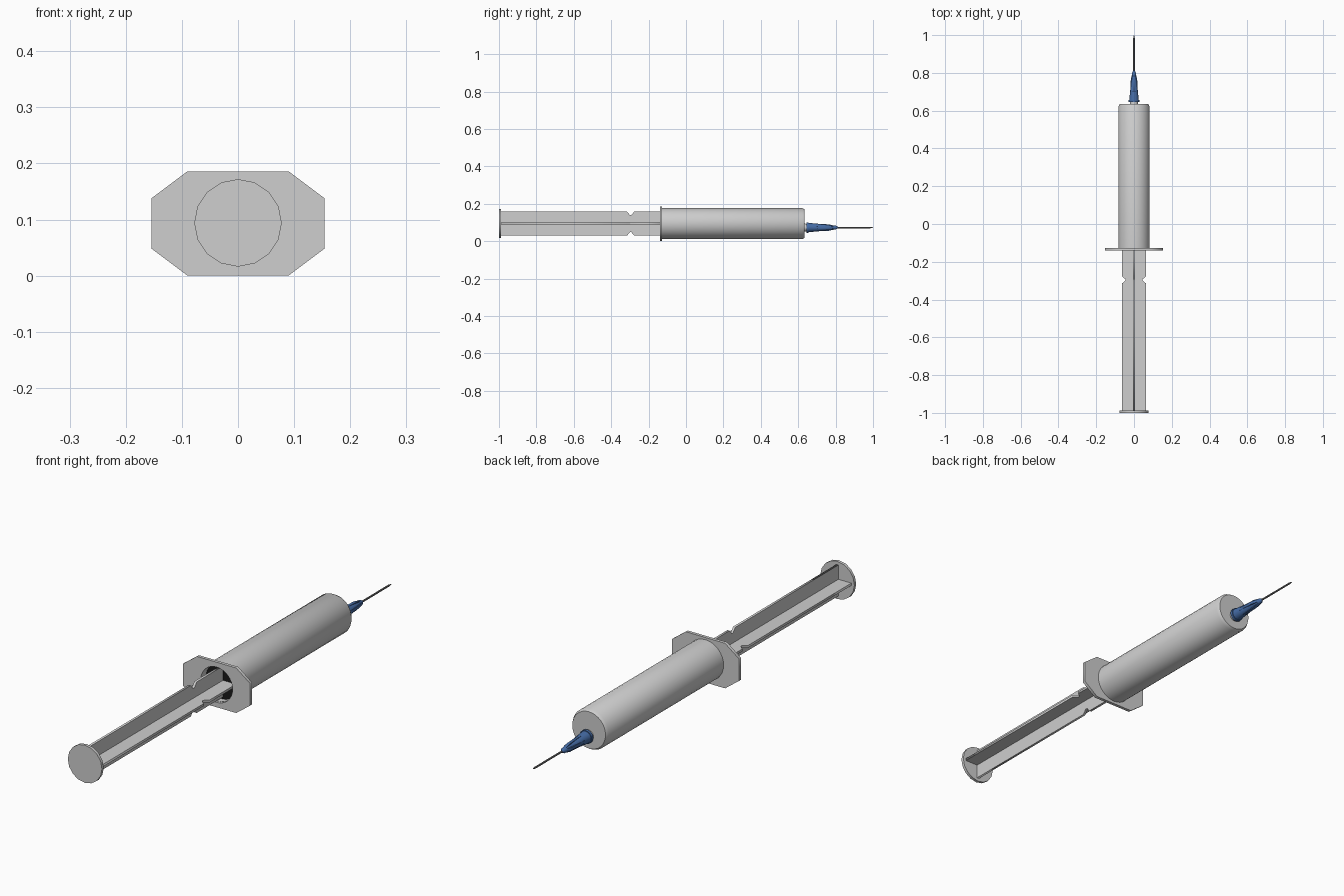
import bpy, bmesh, math
from mathutils import Matrix

if "Cube" in bpy.data.objects:
    bpy.data.objects.remove(bpy.data.objects["Cube"])

CZ = 0.094      # height of the barrel axis
NZ = 0.073      # height of the offset needle axis


def material(name, rgb):
    m = bpy.data.materials.new(name)
    m.diffuse_color = (*rgb, 1)
    m.use_nodes = True
    m.node_tree.nodes["Principled BSDF"].inputs["Base Color"].default_value = m.diffuse_color
    return m


GREY = material("clear_grey_plastic", (0.62, 0.62, 0.62))
BLACK = material("black_rubber", (0.01, 0.01, 0.01))
BLUE = material("blue_plastic", (0.06, 0.15, 0.38))
STEEL = material("needle_steel", (0.2, 0.2, 0.2))


def lathe(name, profile, z, mat, sides=32, closed=False):
    """Revolve (y, radius) points about a y-parallel axis at height z."""
    bm = bmesh.new()
    rings = []
    for y, r in profile:
        rings.append([bm.verts.new((r * math.cos(a), y, z + r * math.sin(a)))
                      for a in (2 * math.pi * i / sides for i in range(sides))])
    pairs = list(zip(rings, rings[1:]))
    if closed:
        pairs.append((rings[-1], rings[0]))
    else:
        bm.faces.new(rings[0])
        bm.faces.new(rings[-1])
    for a, b in pairs:
        for i in range(sides):
            j = (i + 1) % sides
            bm.faces.new((a[i], a[j], b[j], b[i]))
    bmesh.ops.recalc_face_normals(bm, faces=bm.faces)
    me = bpy.data.meshes.new(name)
    bm.to_mesh(me)
    bm.free()
    ob = bpy.data.objects.new(name, me)
    bpy.context.collection.objects.link(ob)
    me.materials.append(mat)
    select(ob)
    bpy.ops.object.shade_smooth_by_angle(angle=math.radians(35))
    return ob


def select(ob):
    bpy.ops.object.select_all(action='DESELECT')
    ob.select_set(True)
    bpy.context.view_layer.objects.active = ob


def plate(name, outlines, thickness, matrix, mat):
    """Flat plate from 2D outlines; a second outline becomes a hole."""
    cu = bpy.data.curves.new(name, 'CURVE')
    cu.dimensions = '2D'
    cu.fill_mode = 'BOTH'
    cu.extrude = thickness / 2
    for pts in outlines:
        sp = cu.splines.new('POLY')
        sp.points.add(len(pts) - 1)
        for p, (x, y) in zip(sp.points, pts):
            p.co = (x, y, 0, 1)
        sp.use_cyclic_u = True
    cu.materials.append(mat)
    ob = bpy.data.objects.new(name, cu)
    bpy.context.collection.objects.link(ob)
    ob.matrix_world = matrix
    select(ob)
    bpy.ops.object.convert(target='MESH')
    return bpy.context.object


# Barrel: hollow tube with a chamfered front end
lathe("barrel", [(-0.13, 0.083), (0.622, 0.083), (0.634, 0.076), (0.634, 0.002),
                 (0.622, 0.002), (0.615, 0.073), (-0.13, 0.073)], CZ, GREY, closed=True)
lathe("nozzle", [(0.63, 0.021), (0.66, 0.019)], NZ, GREY, 24)

# Finger flange: cut-corner plate with a round hole
corners = [(0.09, -0.093), (0.154, -0.045), (0.154, 0.045), (0.09, 0.093)]
octagon = corners + [(-x, z) for x, z in reversed(corners)]
hole = [(0.073 * math.cos(a), 0.073 * math.sin(a))
        for a in (2 * math.pi * i / 32 for i in range(32))]
plate("finger_flange", [octagon, hole], 0.013,
      Matrix.Translation((0, -0.1335, 0.093)) @ Matrix.Rotation(math.pi / 2, 4, 'X'), GREY)

# Plunger: two crossed ribs with snap notches, thumb disc and stopper
side = [(0.064, -0.99), (0.064, -0.315), (0.046, -0.3), (0.046, -0.292),
        (0.064, -0.277), (0.064, -0.1)]
rib = side + [(-x, y) for x, y in reversed(side)]
for name, angle in (("plunger_rib_flat", 0), ("plunger_rib_upright", math.pi / 2)):
    plate(name, [rib], 0.01,
          Matrix.Translation((0, 0, CZ)) @ Matrix.Rotation(angle, 4, 'Y'), GREY)
lathe("thumb_disc", [(-1.0, 0.078), (-0.988, 0.078)], CZ, GREY, 16)
lathe("stopper", [(-0.105, 0.0725), (-0.08, 0.0725), (-0.075, 0.066), (-0.05, 0.066),
                  (-0.045, 0.0725), (-0.02, 0.0725), (0.0, 0.01)], CZ, BLACK)

# Needle hub: collar, tapered body, conical tip and four fins
lathe("needle_hub", [(0.645, 0.028), (0.656, 0.028), (0.656, 0.025), (0.74, 0.017),
                     (0.77, 0.013), (0.8, 0.011), (0.812, 0.004)], NZ, BLUE, 20)
fin_side = [(0.022, 0.665), (0.017, 0.765), (0.008, 0.8)]
fin = fin_side + [(-x, y) for x, y in reversed(fin_side)]
for name, angle in (("hub_fin_flat", 0), ("hub_fin_upright", math.pi / 2)):
    plate(name, [fin], 0.012,
          Matrix.Translation((0, 0, NZ)) @ Matrix.Rotation(angle, 4, 'Y'), BLUE)

# Needle with a pointed tip
lathe("needle", [(0.8, 0.004), (0.985, 0.004), (1.0, 0.001)], NZ, STEEL, 10)
